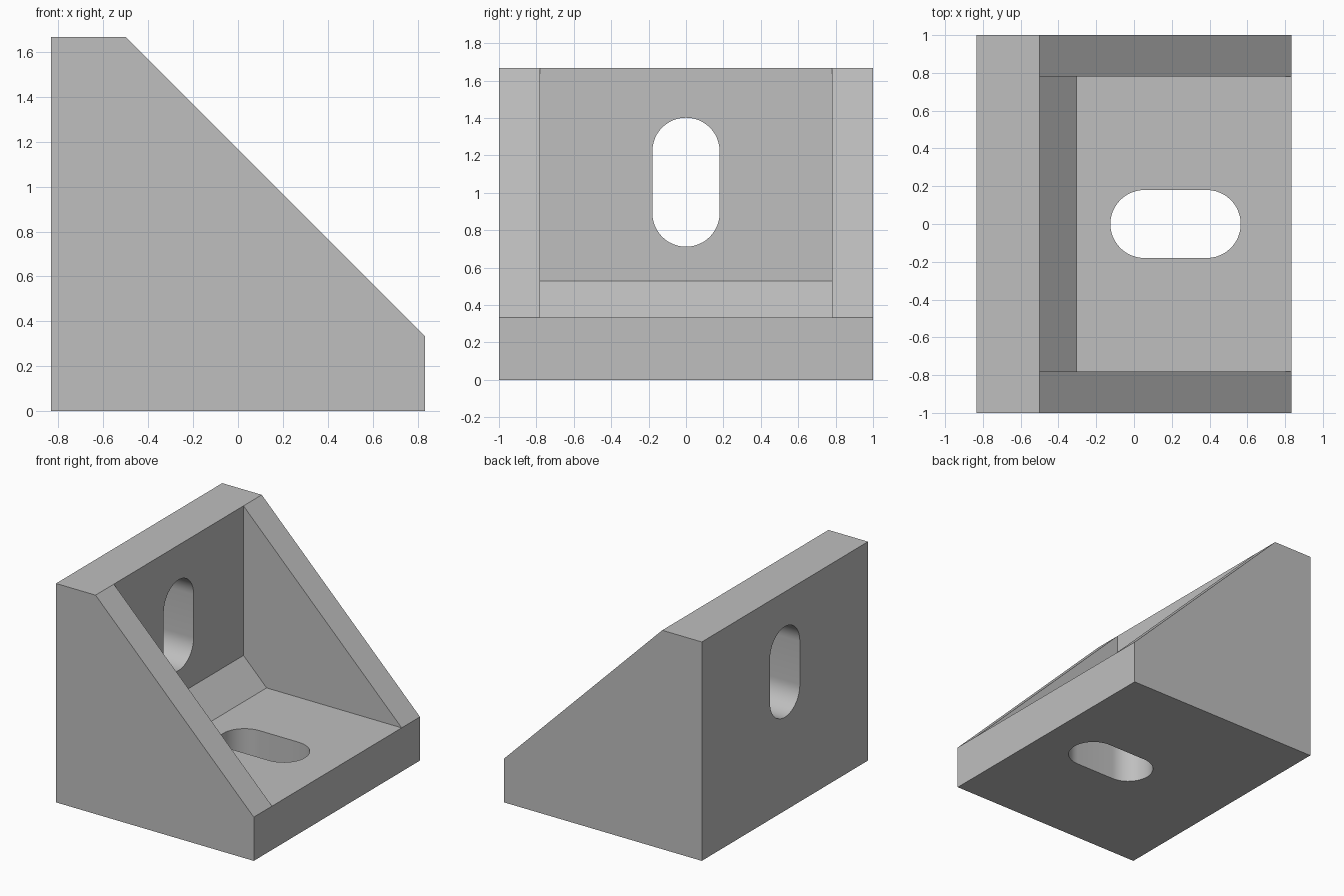
import bpy, bmesh
from math import pi, sin, cos, radians
from mathutils import Vector

cube = bpy.data.objects.get("Cube")
if cube:
    bpy.data.objects.remove(cube, do_unlink=True)

grey = bpy.data.materials.new("plain grey")
grey.use_nodes = True
colour = (0.52, 0.52, 0.52, 1)
grey.diffuse_color = colour
grey.node_tree.nodes["Principled BSDF"].inputs["Base Color"].default_value = colour


def prism(name, points, depth):
    """Extrude a planar outline along the depth vector."""
    bm = bmesh.new()
    face = bm.faces.new([bm.verts.new(p) for p in points])
    new = bmesh.ops.extrude_face_region(bm, geom=[face])["geom"]
    verts = [v for v in new if isinstance(v, bmesh.types.BMVert)]
    bmesh.ops.translate(bm, verts=verts, vec=depth)
    bmesh.ops.recalc_face_normals(bm, faces=bm.faces)
    mesh = bpy.data.meshes.new(name)
    bm.to_mesh(mesh)
    bm.free()
    mesh.materials.append(grey)
    obj = bpy.data.objects.new(name, mesh)
    bpy.context.collection.objects.link(obj)
    return obj


def slot_outline(centre, along, radius=0.18, straight=0.165, steps=24):
    """Rounded slot lying across y and lengthened in the given direction."""
    across = Vector((0, 1, 0))
    points = []
    for side in (1, -1):
        for i in range(steps + 1):
            a = pi * i / steps
            points.append(centre + side * (along * (straight + radius * sin(a))
                                           + across * radius * cos(a)))
    return points


W, H, T = 0.833, 1.667, 0.333   # half width, height, plate thickness
INNER = T - W                   # inner face of the upright plate
CHAMFER = 0.195

# Solid bracket with its sloping side profile
outer = [(-W, 0), (W, 0), (W, T), (INNER, H), (-W, H)]
bracket = prism("corner_bracket", [(x, -1, z) for x, z in outer], (0, 2, 0))

# Pocket between the side gussets, with a chamfered inner corner
inner = [(INNER, T + CHAMFER), (INNER + CHAMFER, T), (2, T), (2, 3), (INNER, 3)]
pocket = prism("pocket_cutter", [(x, -0.78, z) for x, z in inner], (0, 1.56, 0))

# Slotted holes through the base and the upright
X, Z = Vector((1, 0, 0)), Vector((0, 0, 1))
base_slot = prism("base_slot_cutter", slot_outline(Vector((0.22, 0, -0.2)), X), Z * 0.8)
wall_slot = prism("upright_slot_cutter", slot_outline(Vector((-1.1, 0, 1.057)), Z), X * 0.9)

for cutter in (pocket, base_slot, wall_slot):
    cut = bracket.modifiers.new(cutter.name, "BOOLEAN")
    cut.operation = "DIFFERENCE"
    cut.solver = "EXACT"
    cut.object = cutter
    cutter.hide_render = True
    cutter.hide_set(True)

# Apply the cuts, then smooth only the rounded slot ends
bpy.ops.object.select_all(action="DESELECT")
bracket.select_set(True)
bpy.context.view_layer.objects.active = bracket
for mod in list(bracket.modifiers):
    bpy.ops.object.modifier_apply(modifier=mod.name)
for cutter in (pocket, base_slot, wall_slot):
    bpy.data.objects.remove(cutter, do_unlink=True)
bpy.ops.object.shade_smooth_by_angle(angle=radians(30))
